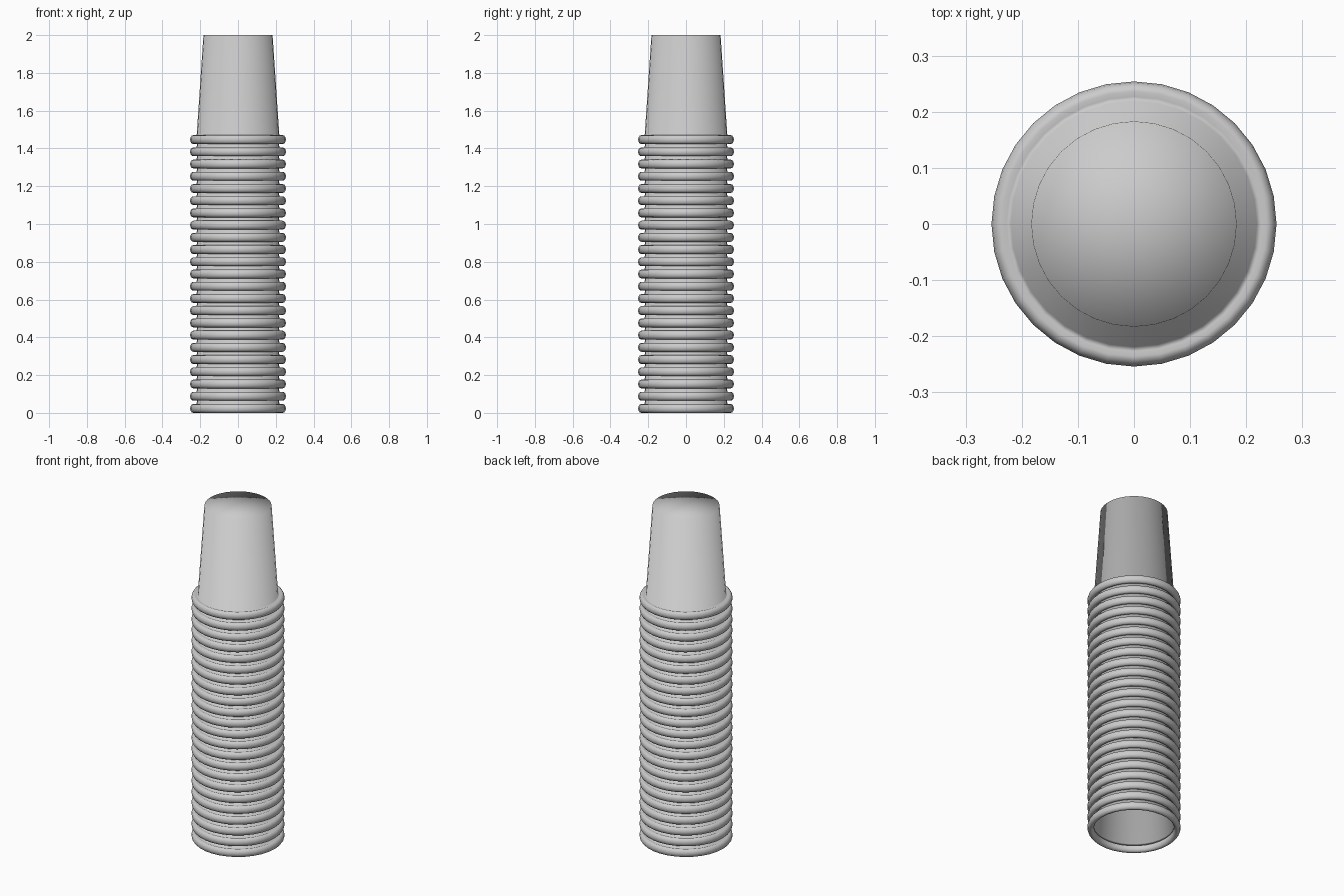
import bpy, bmesh, math

if "Cube" in bpy.data.objects:
    bpy.data.objects.remove(bpy.data.objects["Cube"])

SIDES = 32
COUNT = 23
STEP = 0.0647
HEIGHT = 2.0 - STEP * (COUNT - 1)

# Upside-down cup: centre of base, tapered wall, then rolled rim
profile = [(0.183, HEIGHT), (0.219, 0.045)]
for deg in range(120, -211, -30):
    a = math.radians(deg)
    profile.append((0.236 + 0.018 * math.cos(a), 0.0235 + 0.0235 * math.sin(a)))


def cup_mesh():
    bm = bmesh.new()
    rings = []
    for r, z in profile:
        rings.append([bm.verts.new((r * math.cos(2 * math.pi * i / SIDES),
                                    r * math.sin(2 * math.pi * i / SIDES), z))
                      for i in range(SIDES)])
    # Base of the cup as a fan
    centre = bm.verts.new((0, 0, HEIGHT))
    for i in range(SIDES):
        bm.faces.new((centre, rings[0][i], rings[0][(i + 1) % SIDES]))
    # Wall and rim
    for a, b in zip(rings, rings[1:]):
        for i in range(SIDES):
            j = (i + 1) % SIDES
            bm.faces.new((a[i], b[i], b[j], a[j]))
    for f in bm.faces:
        f.smooth = True
    mesh = bpy.data.meshes.new("paper_cup")
    bm.to_mesh(mesh)
    bm.free()
    return mesh


# Stack of nested cups sharing one mesh
mesh = cup_mesh()
for n in range(COUNT):
    cup = bpy.data.objects.new(f"cup_{n + 1:02d}", mesh)
    cup.location.z = n * STEP
    bpy.context.collection.objects.link(cup)
